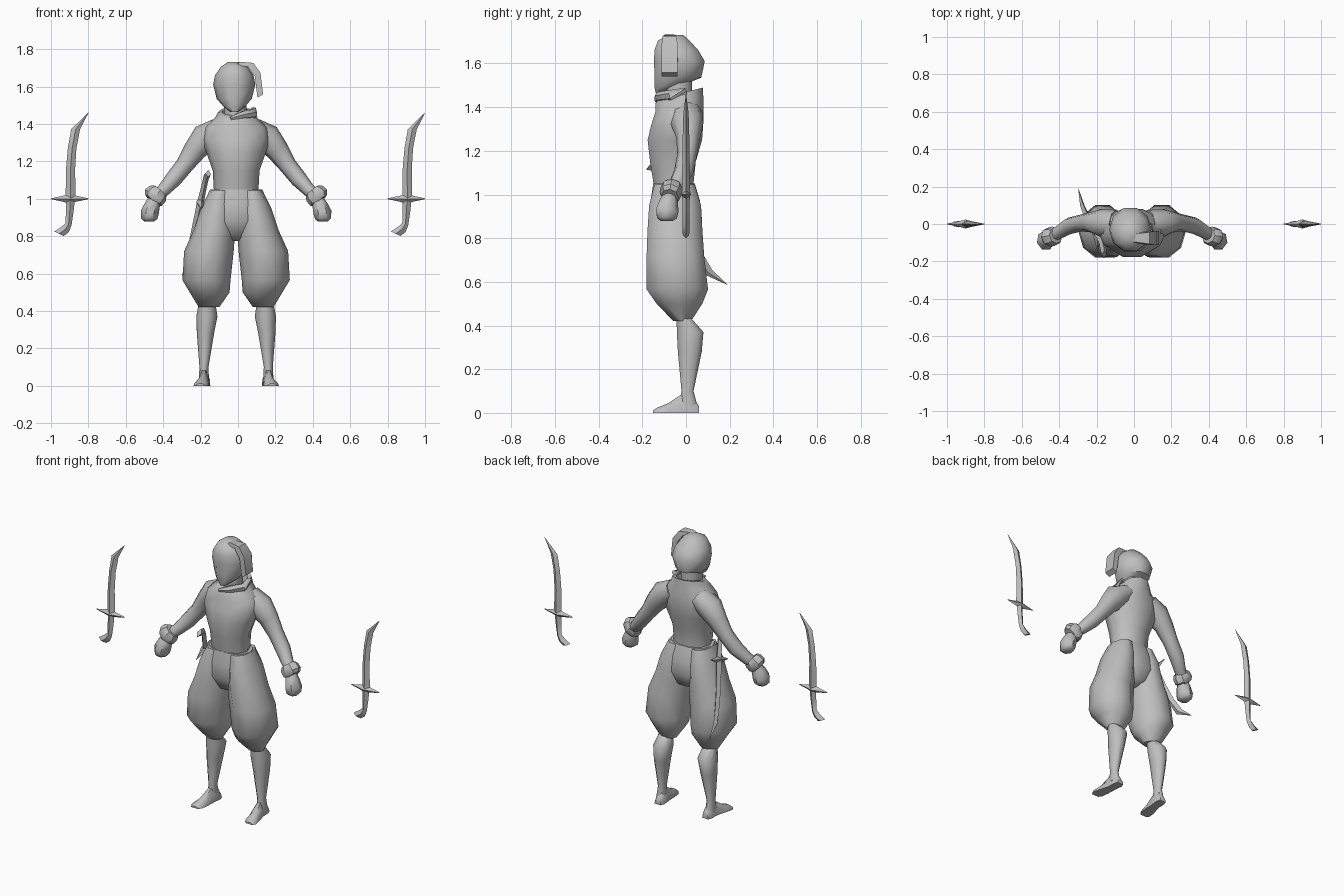
import bpy, bmesh, math
from mathutils import Vector, Matrix

CX = -0.01  # body mirror line
grey = bpy.data.materials.new("plain grey")
grey.diffuse_color = (0.52, 0.52, 0.52, 1)


def loft(name, rings, matrix=None, smooth=50):
    """Skin a list of equal-length point rings and cap both ends."""
    bm = bmesh.new()
    loops = [[bm.verts.new(p) for p in r] for r in rings]
    n = len(loops[0])
    for a, b in zip(loops, loops[1:]):
        for i in range(n):
            j = (i + 1) % n
            bm.faces.new((a[i], a[j], b[j], b[i]))
    bm.faces.new(loops[0][::-1])
    bm.faces.new(loops[-1])
    if matrix:
        bm.transform(matrix)
    bmesh.ops.remove_doubles(bm, verts=bm.verts, dist=0.0005)
    bmesh.ops.recalc_face_normals(bm, faces=bm.faces)
    me = bpy.data.meshes.new(name)
    bm.to_mesh(me)
    bm.free()
    me.materials.append(grey)
    ob = bpy.data.objects.new(name, me)
    bpy.context.collection.objects.link(ob)
    bpy.ops.object.select_all(action='DESELECT')
    ob.select_set(True)
    bpy.context.view_layer.objects.active = ob
    bpy.ops.object.shade_smooth_by_angle(angle=math.radians(smooth))
    return ob


def flat_ring(z, x0, x1, y0, y1, slope=0, n=10):
    """Level oval filling the box x0..x1, y0..y1; slope tilts it up to the back."""
    cx, cy, rx, ry = (x0 + x1) / 2, (y0 + y1) / 2, (x1 - x0) / 2, (y1 - y0) / 2
    out = []
    for i in range(n):
        a = 2 * math.pi * i / n
        y = cy + ry * math.sin(a)
        out.append((cx + rx * math.cos(a), y, z + slope * (y - cy)))
    return out


def tube(name, path, n=8, smooth=50):
    """Path of (x, y, z, radius along y, radius across) with rings square to the path."""
    pts = [Vector(p[:3]) for p in path]
    rings = []
    for i, p in enumerate(path):
        t = (pts[min(i + 1, len(pts) - 1)] - pts[max(i - 1, 0)]).normalized()
        u = (Vector((0, 1, 0)) - t * t.y).normalized()
        v = t.cross(u)
        rings.append([pts[i] + u * p[3] * math.cos(a) + v * p[4] * math.sin(a)
                      for a in (2 * math.pi * k / n for k in range(n))])
    return loft(name, rings, smooth=smooth)


def centred(rows, cx=CX):
    return [flat_ring(z, cx - h, cx + h, y0, y1, s) for z, h, y0, y1, s in rows]


# Torso with raised collar
loft("torso", centred([
    (1.00, .115, -.145, .04, 0), (1.06, .12, -.155, .04, 0),
    (1.15, .125, -.17, .05, 0), (1.25, .16, -.182, .08, 0),
    (1.32, .185, -.165, .085, 0), (1.38, .175, -.145, .085, 0),
    (1.43, .115, -.145, .085, .1), (1.465, .095, -.125, .083, .25),
    (1.465, .075, -.105, .065, .25), (1.42, .06, -.09, .05, .1)]))

# Scarf fold across the collar
tube("collar_fold", [(.08, .0, 1.475, .015, .02), (.085, -.07, 1.455, .02, .025),
                     (.03, -.125, 1.45, .02, .022), (-.04, -.135, 1.43, .01, .01)], 6)

# Neck, head and wrap tail
loft("neck", centred([(1.40, .06, -.10, .03, 0), (1.55, .06, -.10, .03, 0)], -.015))
loft("head", centred([
    (1.465, .022, -.14, -.09, 0), (1.495, .06, -.147, -.01, .1),
    (1.535, .094, -.15, .075, 0), (1.61, .113, -.152, .092, 0),
    (1.66, .103, -.15, .062, 0), (1.705, .072, -.132, .02, 0),
    (1.73, .035, -.085, -.01, 0)], -.02))
tail = [(-.06, 1.70, .01), (.0, 1.728, .022), (.07, 1.722, .032),
        (.108, 1.67, .038), (.122, 1.555, .036)]
loft("wrap_tail", [[(x + dx, -.075 + sy * w, z + dz) for sy, dx, dz in
                    ((-1, -.018, -.015), (1, -.018, -.015), (1, .012, .004), (-1, .012, .004))]
                   for x, z, w in tail], smooth=40)

# Hips joining the trouser legs
loft("hips", centred([
    (1.05, .14, -.155, .045, 0), (.97, .175, -.168, .07, 0),
    (.88, .17, -.17, .08, 0), (.80, .10, -.13, .05, 0), (.775, .03, -.08, 0, 0)]))

for s, side in ((1, "right"), (-1, "left")):
    def X(x):
        return CX + s * x

    def half(rows):
        return [flat_ring(z, X(a), X(b), c, d, sl) for z, a, b, c, d, sl in rows]

    # Baggy trouser leg: height, inner, outer, front, back, tilt
    loft(side + "_trouser_leg", half([
        (1.045, .02, .14, -.15, .045, 0), (.95, .01, .188, -.175, .075, 0),
        (.83, .005, .228, -.183, .082, 0), (.72, .013, .278, -.187, .09, 0),
        (.565, .03, .287, -.187, .108, 0), (.50, .035, .248, -.14, .08, 0),
        (.42, .09, .20, -.06, .025, 0)]))
    # Calf and ankle
    loft(side + "_shin", half([
        (.44, .11, .20, -.045, .02, 0), (.37, .10, .213, -.045, .083, 0),
        (.28, .118, .21, -.04, .075, 0), (.10, .148, .196, -.022, .036, 0),
        (.03, .145, .20, -.035, .055, 0)]))
    # Foot, lofted heel to toe, turned slightly out
    foot = [(.06, .168, .022, .03), (.035, .168, .03, .07), (-.02, .172, .028, .085),
            (-.08, .182, .036, .045), (-.13, .19, .038, .025), (-.15, .192, .025, .012)]
    loft(side + "_foot", [[(X(cx + w * k), y, z * h) for k, z in
                           ((-1, 0), (1, 0), (.9, .5), (.35, 1), (-.35, 1), (-.9, .5))]
                          for y, cx, w, h in foot])
    # Arm, cuff and fist
    tube(side + "_arm", [
        (X(.09), .0, 1.375, .075, .06), (X(.165), .005, 1.325, .075, .078),
        (X(.22), .01, 1.26, .055, .062), (X(.275), .005, 1.18, .045, .048),
        (X(.335), -.01, 1.105, .045, .045), (X(.385), -.04, 1.05, .038, .036),
        (X(.44), -.07, 1.00, .032, .032)])
    tube(side + "_cuff", [
        (X(.408), -.062, 1.042, .042, .046), (X(.42), -.065, 1.028, .052, .06),
        (X(.442), -.07, 1.005, .052, .062), (X(.455), -.073, .992, .04, .045)], smooth=35)
    tube(side + "_fist", [
        (X(.435), -.07, 1.0, .03, .032), (X(.448), -.08, .965, .045, .042),
        (X(.462), -.088, .925, .054, .05), (X(.465), -.09, .893, .048, .044),
        (X(.465), -.09, .878, .028, .026)], 7)


def diamond(z, x0, x1, t, tilt=0):
    m = (x0 + x1) / 2
    return [(x0, 0, z + tilt), (m, -t, z), (x1, 0, z - tilt), (m, t, z)]


def sword(name, matrix):
    """Curved sword standing on its guard, tip leaning to local +x."""
    loft(name + "_blade", [
        diamond(1e-3, -.022, .032, .02), diamond(.05, -.021, .031, .018),
        diamond(.155, -.02, .029, .017), diamond(.27, -.01, .036, .015),
        diamond(.372, .008, .056, .012), diamond(.46, .099, .101, .001)], matrix, 30)
    loft(name + "_guard", [
        [(x, r * c * .9, r * d) for c, d in ((1, 0), (0, 1), (-1, 0), (0, -1))]
        for x, r in ((-.1, .002), (-.035, .016), (.0, .027), (.035, .016), (.1, .002))],
        matrix, 30)
    loft(name + "_handle", [
        diamond(0, -.02, .028, .018), diamond(-.06, -.02, .022, .016),
        diamond(-.137, -.022, .01, .015, .006), diamond(-.165, -.045, -.005, .017, .014),
        diamond(-.187, -.083, -.032, .014, .012)], matrix, 40)


# Two floating swords and one tucked at the hip
sword("right_sword", Matrix.Translation((.9, 0, 1)))
sword("left_sword", Matrix.Translation((-.9, 0, 1)))
zax = Vector((-.2, .317, -.928)).normalized()
xax = Vector((-.056, .941, .333))
xax = (xax - zax * xax.dot(zax)).normalized()
rot = Matrix((xax, zax.cross(xax), zax)).transposed().to_4x4()
sword("hip_sword", Matrix.Translation((-.2, -.05, .98)) @ rot)
